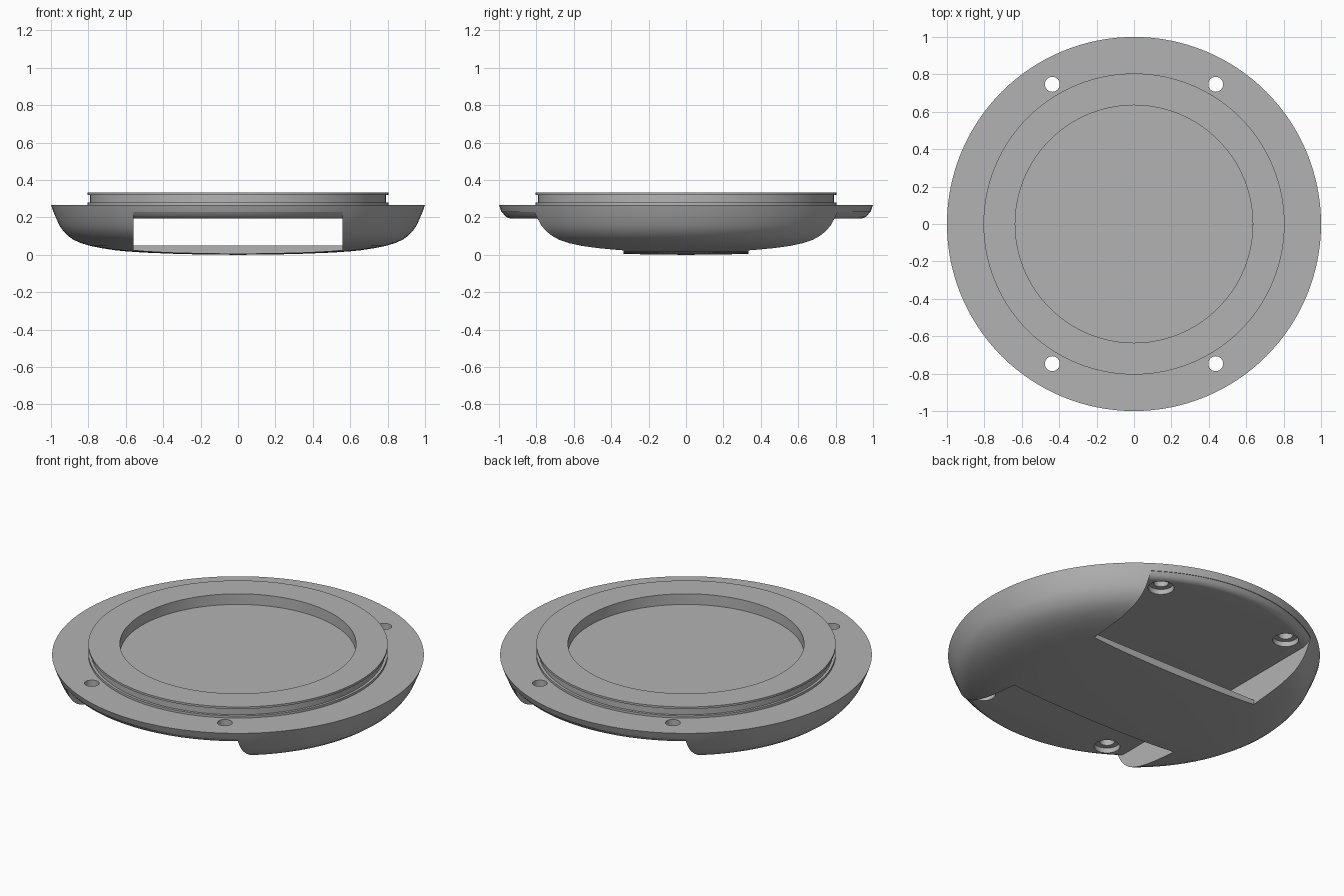
import bpy, bmesh, math

cube = bpy.data.objects.get("Cube")
if cube:
    bpy.data.objects.remove(cube, do_unlink=True)

GREY = (0.45, 0.45, 0.45, 1)
grey = bpy.data.materials.new("plain_grey")
grey.use_nodes = True
grey.diffuse_color = GREY
grey.node_tree.nodes["Principled BSDF"].inputs["Base Color"].default_value = GREY


def finish(name, bm):
    bmesh.ops.recalc_face_normals(bm, faces=bm.faces)
    mesh = bpy.data.meshes.new(name)
    bm.to_mesh(mesh)
    bm.free()
    mesh.materials.append(grey)
    obj = bpy.data.objects.new(name, mesh)
    bpy.context.collection.objects.link(obj)
    return obj


def lathe(name, profile, steps, closed=False, at=(0, 0)):
    """Spin (radius, z) points around the vertical axis."""
    bm = bmesh.new()
    verts = [bm.verts.new((r, 0, z)) for r, z in profile]
    edges = [bm.edges.new(pair) for pair in zip(verts, verts[1:])]
    if closed:
        edges.append(bm.edges.new((verts[-1], verts[0])))
    bmesh.ops.spin(bm, geom=verts + edges, cent=(0, 0, 0), axis=(0, 0, 1),
                   angle=math.tau, steps=steps)
    bmesh.ops.remove_doubles(bm, verts=bm.verts, dist=1e-5)
    bmesh.ops.translate(bm, verts=bm.verts, vec=(at[0], at[1], 0))
    return finish(name, bm)


def prism(name, outline, half_width):
    """Extrude a (y, z) outline along x."""
    bm = bmesh.new()
    face = bm.faces.new([bm.verts.new((-half_width, y, z)) for y, z in outline])
    extruded = bmesh.ops.extrude_face_region(bm, geom=[face])["geom"]
    bmesh.ops.translate(bm, vec=(2 * half_width, 0, 0),
                        verts=[v for v in extruded if isinstance(v, bmesh.types.BMVert)])
    return finish(name, bm)


def boolean(target, tool, operation):
    mod = target.modifiers.new("cut", "BOOLEAN")
    mod.operation, mod.solver, mod.object = operation, "EXACT", tool
    bpy.context.view_layer.objects.active = target
    bpy.ops.object.modifier_apply(modifier=mod.name)
    bpy.data.objects.remove(tool, do_unlink=True)


# Round case: domed underside, flange, grooved collar and shallow recess
dome = [(0, 0), (.3, .004), (.5, .012), (.6, .019), (.66, .025), (.73, .036),
        (.79, .048), (.84, .063), (.88, .081), (.91, .102), (.935, .128),
        (.955, .157), (.972, .195), (.987, .23), (1, .267)]
collar = [(.805, .267), (.805, .28), (.79, .28), (.79, .321), (.805, .321),
          (.805, .333), (.635, .333), (.635, .27), (0, .27)]
case = lathe("round_case", dome + collar, 128)

# Strap passage: open at both ends, with a bridge left across the middle
SLOT = 0.56
CEILING = 0.195
passage = prism("passage_cutter", [
    (-1.1, -.1), (-.335, -.1), (-.335, .05), (.335, .05),
    (.335, -.1), (1.1, -.1), (1.1, CEILING), (-1.1, CEILING)], SLOT)
boolean(case, passage, "DIFFERENCE")

# Rounded lower edge of the flange over the strap passage
rounding = lathe("rounding_cutter", [
    (.93, .18), (.93, .194), (.945, .196), (.96, .202), (.971, .212),
    (.983, .228), (1.1, .228), (1.1, .18)], 128, closed=True)
limit = prism("limit", [(-1.2, 0), (1.2, 0), (1.2, .5), (-1.2, .5)], SLOT)
boolean(rounding, limit, "INTERSECT")
boolean(case, rounding, "DIFFERENCE")

# Screw holes with a wider seat underneath
for sx in (-1, 1):
    for sy in (-1, 1):
        hole = lathe("hole_cutter", [(0, .1), (.07, .1), (.07, .225),
                                     (.04, .225), (.04, .3), (0, .3)],
                     24, at=(sx * .437, sy * .747))
        boolean(case, hole, "DIFFERENCE")

bpy.ops.object.select_all(action="DESELECT")
case.select_set(True)
bpy.context.view_layer.objects.active = case
bpy.ops.object.shade_smooth_by_angle(angle=math.radians(30))
